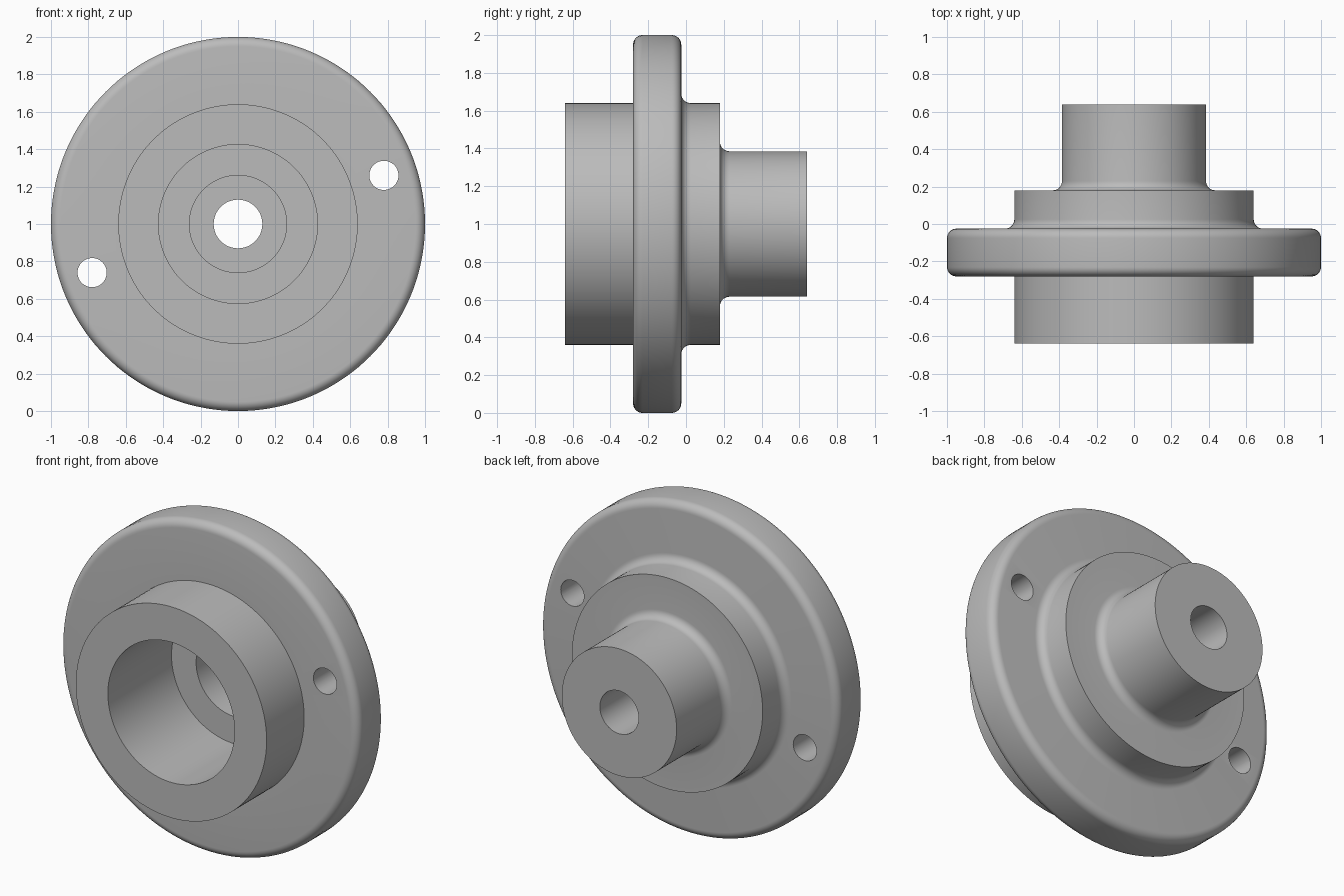
import bpy, bmesh, math
from mathutils import Matrix, Vector

cube = bpy.data.objects.get("Cube")
if cube:
    bpy.data.objects.remove(cube, do_unlink=True)

# Single plain grey finish
grey = bpy.data.materials.new("plain grey")
grey.use_nodes = True
color = (0.5, 0.5, 0.5, 1)
grey.diffuse_color = color
grey.node_tree.nodes["Principled BSDF"].inputs["Base Color"].default_value = color

AXIS_HEIGHT = 1.0
SEGMENTS = 144


def arc(radius, y, size, start, end, steps=8):
    """Quarter round in the (radius, y) profile plane, angles in degrees."""
    points = []
    for i in range(steps + 1):
        a = math.radians(start + (end - start) * i / steps)
        points.append((radius + size * math.cos(a), y + size * math.sin(a)))
    return points


def lathe(name, profile):
    """Revolve a closed (radius, y) profile around the y axis."""
    bm = bmesh.new()
    verts = [bm.verts.new((r, y, 0)) for r, y in profile]
    edges = [bm.edges.new((v, verts[(i + 1) % len(verts)])) for i, v in enumerate(verts)]
    bmesh.ops.spin(bm, geom=verts + edges, cent=(0, 0, 0), axis=(0, 1, 0),
                   angle=math.tau, steps=SEGMENTS, use_merge=True)
    bmesh.ops.remove_doubles(bm, verts=bm.verts, dist=1e-5)
    bmesh.ops.recalc_face_normals(bm, faces=bm.faces)
    mesh = bpy.data.meshes.new(name)
    bm.to_mesh(mesh)
    bm.free()
    obj = bpy.data.objects.new(name, mesh)
    bpy.context.collection.objects.link(obj)
    obj.location.z = AXIS_HEIGHT
    mesh.materials.append(grey)
    return obj


# Outer outline from front collar over the flange to the rear boss,
# then back through the stepped bore
front, back = -0.64, 0.64
flange_front, flange_back = -0.28, -0.025
hub_back, bore_floor, step_floor = 0.18, -0.03, 0.25
collar, boss, rounding = 0.64, 0.385, 0.05
profile = [(0.425, front), (collar, front), (collar, flange_front)]
profile += arc(1 - rounding, flange_front + rounding, rounding, -90, 0)
profile += arc(1 - rounding, flange_back - rounding, rounding, 0, 90)
profile += arc(collar + rounding, flange_back + rounding, rounding, 270, 180)
profile += [(collar, hub_back)]
profile += arc(boss + rounding, hub_back + rounding, rounding, 270, 180)
profile += [(boss, back), (0.13, back), (0.13, step_floor), (0.26, step_floor),
            (0.26, bore_floor), (0.425, bore_floor)]
body = lathe("flanged_hub", profile)

# Two opposite bolt holes through the flange
bm = bmesh.new()
for side in (1, -1):
    place = Matrix.Translation(Vector((0.78 * side, -0.15, 0.26 * side)))
    bmesh.ops.create_cone(bm, cap_ends=True, segments=48, radius1=0.078, radius2=0.078,
                          depth=0.6, matrix=place @ Matrix.Rotation(math.pi / 2, 4, 'X'))
mesh = bpy.data.meshes.new("bolt_hole_cutter")
bm.to_mesh(mesh)
bm.free()
mesh.materials.append(grey)
cutter = bpy.data.objects.new("bolt_hole_cutter", mesh)
bpy.context.collection.objects.link(cutter)
cutter.location.z = AXIS_HEIGHT

cut = body.modifiers.new("bolt_holes", 'BOOLEAN')
cut.operation = 'DIFFERENCE'
cut.solver = 'EXACT'
cut.object = cutter
bpy.context.view_layer.objects.active = body
for obj in bpy.context.selected_objects:
    obj.select_set(False)
body.select_set(True)
bpy.ops.object.modifier_apply(modifier=cut.name)
bpy.data.objects.remove(cutter, do_unlink=True)

bpy.ops.object.shade_smooth_by_angle(angle=math.radians(30))
